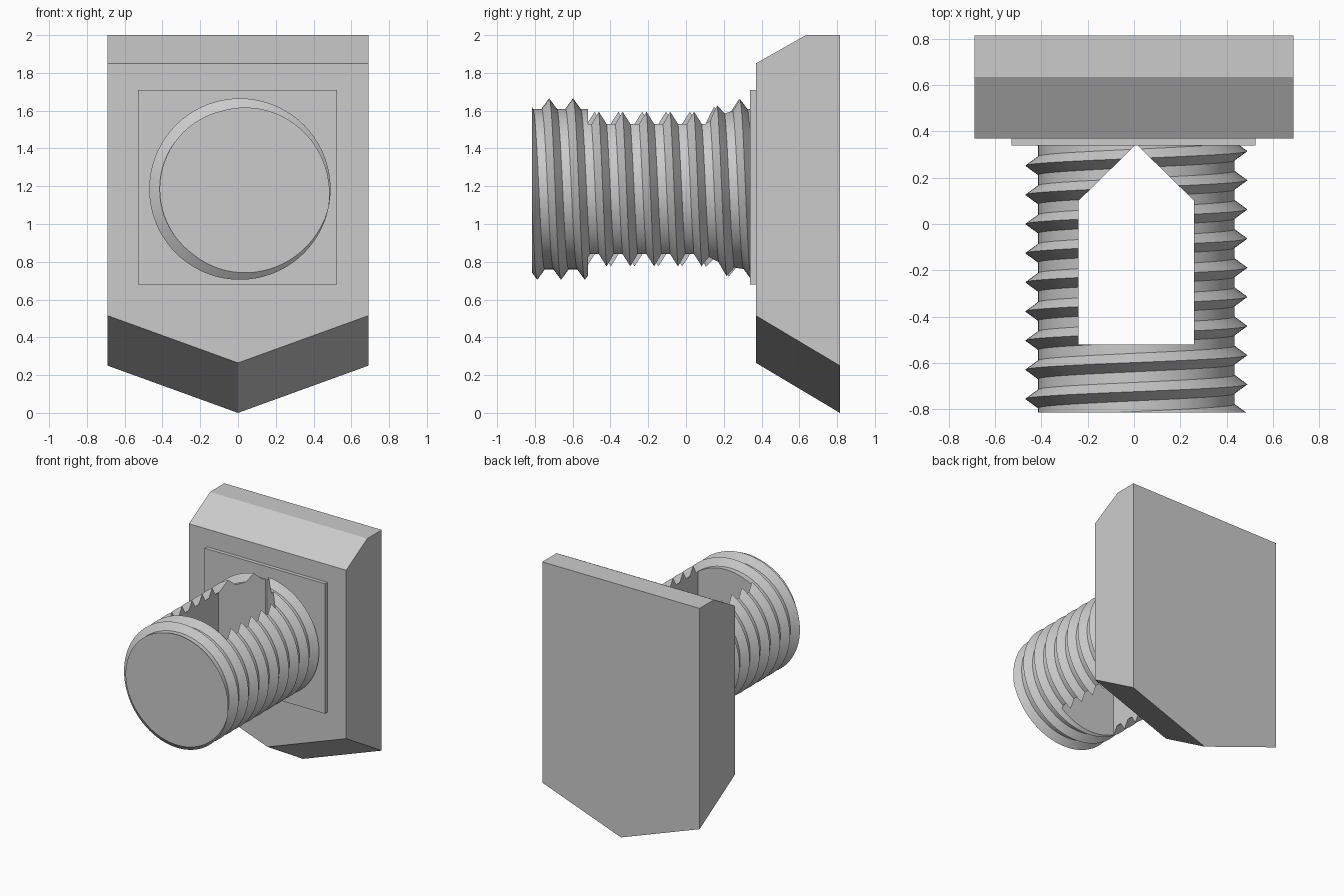
import bpy, bmesh, math
from mathutils import Vector

if "Cube" in bpy.data.objects:
    bpy.data.objects.remove(bpy.data.objects["Cube"], do_unlink=True)

grey = bpy.data.materials.new("plain_grey")
grey.use_nodes = True
COLOUR = (0.6, 0.6, 0.6, 1)
grey.diffuse_color = COLOUR
grey.node_tree.nodes["Principled BSDF"].inputs["Base Color"].default_value = COLOUR


def finish(bm, name):
    """Turn a bmesh into a named grey object."""
    bmesh.ops.recalc_face_normals(bm, faces=bm.faces[:])
    mesh = bpy.data.meshes.new(name)
    bm.to_mesh(mesh)
    bm.free()
    mesh.materials.append(grey)
    obj = bpy.data.objects.new(name, mesh)
    bpy.context.collection.objects.link(obj)
    return obj


def hull(points, name):
    """Convex solid around a set of points."""
    bm = bmesh.new()
    verts = [bm.verts.new(p) for p in points]
    bmesh.ops.convex_hull(bm, input=verts)
    bmesh.ops.dissolve_limit(bm, angle_limit=0.01, verts=bm.verts[:], edges=bm.edges[:])
    return finish(bm, name)


# Back plate: bevelled top edge and sloping pointed bottom
HALF, FRONT, BACK = 0.69, 0.37, 0.815
plate = [(0, FRONT, 0.265), (0, BACK, 0)]
for x in (-HALF, HALF):
    plate += [(x, FRONT, 0.515), (x, BACK, 0.25), (x, FRONT, 1.85),
              (x, 0.635, 2), (x, BACK, 2)]
hull(plate, "back_plate")

# Thin square pad between plate and screw
hull([(x, y, z) for x in (-0.53, 0.525) for y in (0.34, 0.38) for z in (0.68, 1.71)], "square_pad")

# Threaded stud: helical strip of root, crest, root, joined turn to turn
CX, CZ, ROOT, CREST = 0.01, 1.185, 0.425, 0.48
PITCH, STEPS, TURNS, FLANK = 0.126, 72, 13, 0.04
START, END, TOP = 0.315, -0.815, 0.36
bm = bmesh.new()
strip = []
for k in range(STEPS * TURNS):
    angle = math.tau * k / STEPS
    y = START + 2 * PITCH - PITCH * k / STEPS
    strip.append([bm.verts.new((CX + r * math.cos(angle), y + dy, CZ + r * math.sin(angle)))
                  for r, dy in ((ROOT, FLANK), (CREST, 0), (ROOT, -FLANK))])
for k in range(len(strip) - 1):
    a, b = strip[k], strip[k + 1]
    for j in range(2):
        bm.faces.new((a[j], a[j + 1], b[j + 1], b[j]))
    if k + 1 + STEPS < len(strip):
        c, d = strip[k + STEPS], strip[k + 1 + STEPS]
        bm.faces.new((a[2], c[0], d[0], b[2]))
# Trim both ends flat and cap them
for y, side in ((END, -1), (TOP, 1)):
    cut = bmesh.ops.bisect_plane(bm, geom=bm.verts[:] + bm.edges[:] + bm.faces[:],
                                 plane_co=Vector((0, y, 0)), plane_no=Vector((0, side, 0)),
                                 clear_outer=True)
    rim = [e for e in cut["geom_cut"] if isinstance(e, bmesh.types.BMEdge)]
    bmesh.ops.holes_fill(bm, edges=rim, sides=0)
stud = finish(bm, "threaded_stud")

# Pointed slot cut straight down through the stud
slot = [(-0.24, -0.52), (0.26, -0.52), (0.26, 0.1), (0.01, 0.345), (-0.24, 0.1)]
cutter = hull([(x, y, z) for x, y in slot for z in (0.4, 2.1)], "slot_cutter")
cutter.hide_render = True
mod = stud.modifiers.new("slot", "BOOLEAN")
mod.operation = "DIFFERENCE"
mod.solver = "EXACT"
mod.object = cutter
bpy.context.view_layer.update()
carved = bpy.data.meshes.new_from_object(stud.evaluated_get(bpy.context.evaluated_depsgraph_get()))
stud.modifiers.clear()
stud.data = carved
bpy.data.objects.remove(cutter, do_unlink=True)

# Smooth threads with crisp ridges
bpy.ops.object.select_all(action="DESELECT")
stud.select_set(True)
bpy.context.view_layer.objects.active = stud
bpy.ops.object.shade_smooth_by_angle(angle=math.radians(25))
